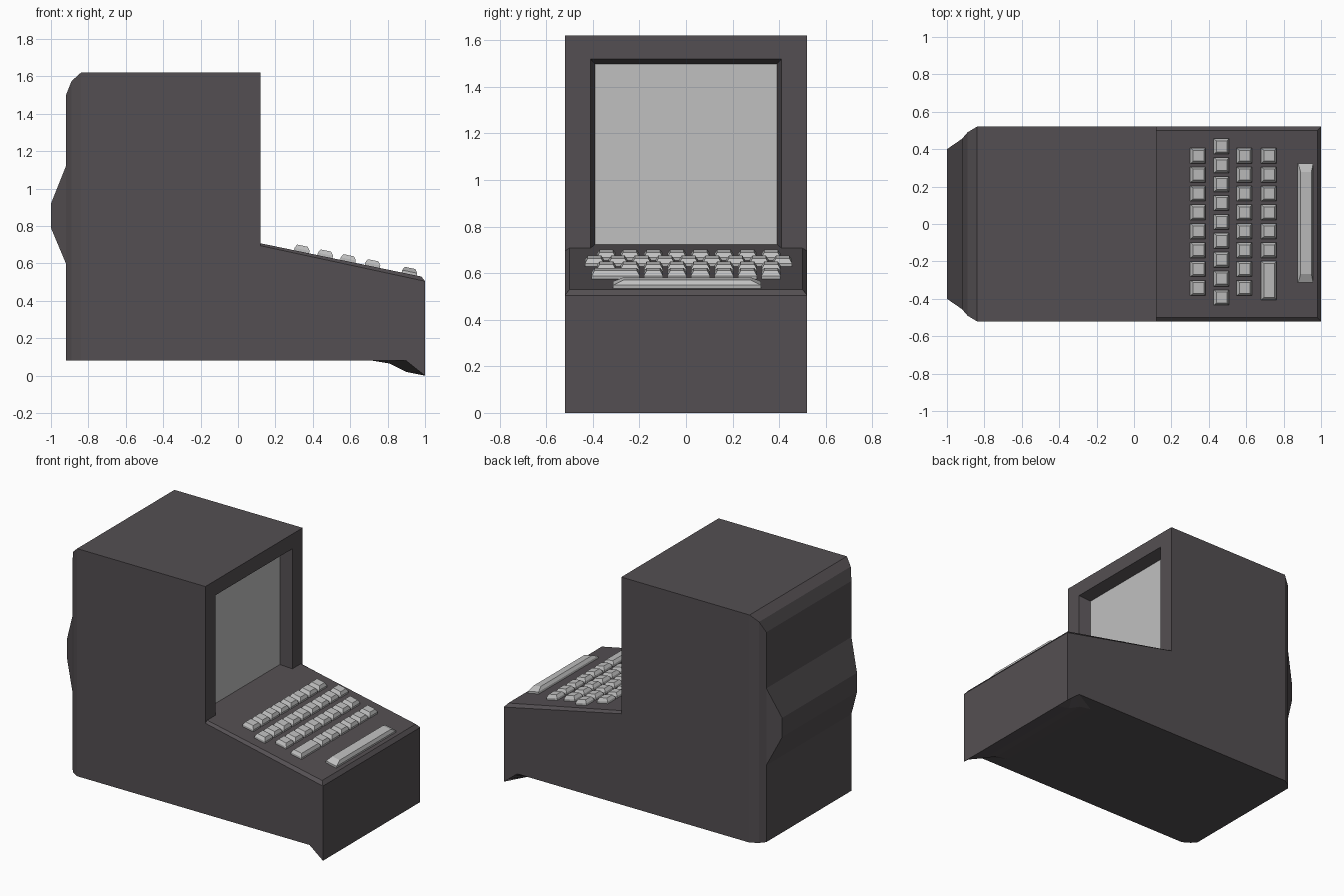
import bpy, bmesh, math
from mathutils import Matrix

if "Cube" in bpy.data.objects:
    bpy.data.objects.remove(bpy.data.objects["Cube"])


def material(name, rgb):
    m = bpy.data.materials.new(name)
    m.diffuse_color = (*rgb, 1)
    m.use_nodes = True
    m.node_tree.nodes["Principled BSDF"].inputs["Base Color"].default_value = m.diffuse_color
    return m


DARK = material("dark warm grey", (0.088, 0.078, 0.084))
LIGHT = material("light grey", (0.53, 0.53, 0.53))


def finish(name, bm, mat):
    bmesh.ops.remove_doubles(bm, verts=bm.verts, dist=0.0005)
    bmesh.ops.recalc_face_normals(bm, faces=bm.faces)
    me = bpy.data.meshes.new(name)
    bm.to_mesh(me)
    bm.free()
    me.materials.append(mat)
    ob = bpy.data.objects.new(name, me)
    bpy.context.collection.objects.link(ob)
    return ob


def loft(bm, rings, cap_start=False, cap_end=False, closed=True):
    vs = [[bm.verts.new(p) for p in r] for r in rings]
    n = len(rings[0])
    for a, b in zip(vs, vs[1:]):
        for i in range(n if closed else n - 1):
            j = (i + 1) % n
            bm.faces.new((a[i], a[j], b[j], b[i]))
    if cap_start:
        bm.faces.new(vs[0])
    if cap_end:
        bm.faces.new(vs[-1])


def upright(x, w, z0, z1):
    """Rectangle facing along x."""
    return [(x, -w, z0), (x, w, z0), (x, w, z1), (x, -w, z1)]


def flat(z, hx, hy, dx=0):
    """Rectangle facing up."""
    return [(dx - hx, -hy, z), (dx + hx, -hy, z), (dx + hx, hy, z), (dx - hx, hy, z)]


# Cabinet: L-shaped side profile, open where bezel, deck and back attach
W = 0.52
profile = [(-0.84, 0.08), (0.9, 0.08), (1.0, 0.0), (1.0, 0.505),
           (0.12, 0.695), (0.12, 1.62), (-0.84, 1.62)]
bm = bmesh.new()
sides = [[bm.verts.new((x, y, z)) for x, z in profile] for y in (-W, W)]
for s in sides:
    bm.faces.new(s)
for i in (0, 2, 5):
    a, b = sides
    bm.faces.new((a[i], a[i + 1], b[i + 1], b[i]))
# Bezel and tapered screen recess
loft(bm, [upright(0.12, W, 0.695, 1.62), upright(0.12, 0.41, 0.707, 1.52),
          upright(0.04, 0.39, 0.724, 1.497)])
# Raised keyboard deck
loft(bm, [[(1.0, -W, 0.505), (1.0, W, 0.505), (0.12, W, 0.695), (0.12, -W, 0.695)],
          [(0.98, -0.5, 0.53), (0.98, 0.5, 0.53), (0.10, 0.5, 0.712), (0.10, -0.5, 0.712)]],
     cap_end=True)
# Rounded back
loft(bm, [upright(-0.84, W, 0.08, 1.62), upright(-0.89, 0.49, 0.08, 1.575),
          upright(-0.92, 0.455, 0.08, 1.50)], cap_end=True)
# Front lip curving down below the base
end = [(0.9, 0.08), (0.93, 0.056), (0.965, 0.028), (1.0, 0.0)]
mid = [(0.72, 0.08), (0.81, 0.065), (0.9, 0.02), (1.0, 0.0)]
loft(bm, [[(x, y, z) for x, z in c]
          for y, c in ((-W, end), (-0.42, mid), (0.42, mid), (W, end))], closed=False)
finish("cabinet", bm, DARK)

# Bulge on the back for the picture tube
bm = bmesh.new()
loft(bm, [upright(-0.915, 0.455, 0.60, 1.12), upright(-0.92, 0.455, 0.60, 1.12),
          upright(-1.0, 0.40, 0.79, 0.92)], True, True)
finish("rear_bulge", bm, DARK)

# Screen plate
bm = bmesh.new()
loft(bm, [upright(0.033, 0.39, 0.724, 1.497), upright(0.041, 0.39, 0.724, 1.497)], True, True)
finish("screen", bm, LIGHT)

# Keys, tilted with the deck
SLOPE = (0.712 - 0.53) / 0.88
TILT = Matrix.Rotation(math.atan(SLOPE), 4, 'Y')


def key(name, x, y, hx, hy, taper=0.012, h=0.033):
    bm = bmesh.new()
    loft(bm, [flat(-0.005, hx, hy), flat(0.4 * h, hx, hy),
              flat(h, hx - 0.012, hy - taper, -0.002)], True, True)
    ob = finish(name, bm, LIGHT)
    ob.matrix_world = Matrix.Translation((x, y, 0.712 - SLOPE * (x - 0.10))) @ TILT


for row, (x, top, count) in enumerate(((0.34, 0.365, 8), (0.465, 0.415, 9),
                                       (0.587, 0.365, 8), (0.718, 0.365, 6))):
    for i in range(count):
        key(f"key_{row + 1}_{i + 1}", x, top - 0.101 * i, 0.041, 0.041)
key("wide_key", 0.718, -0.302, 0.041, 0.103)
key("space_bar", 0.915, 0.005, 0.041, 0.318, taper=0.045)
